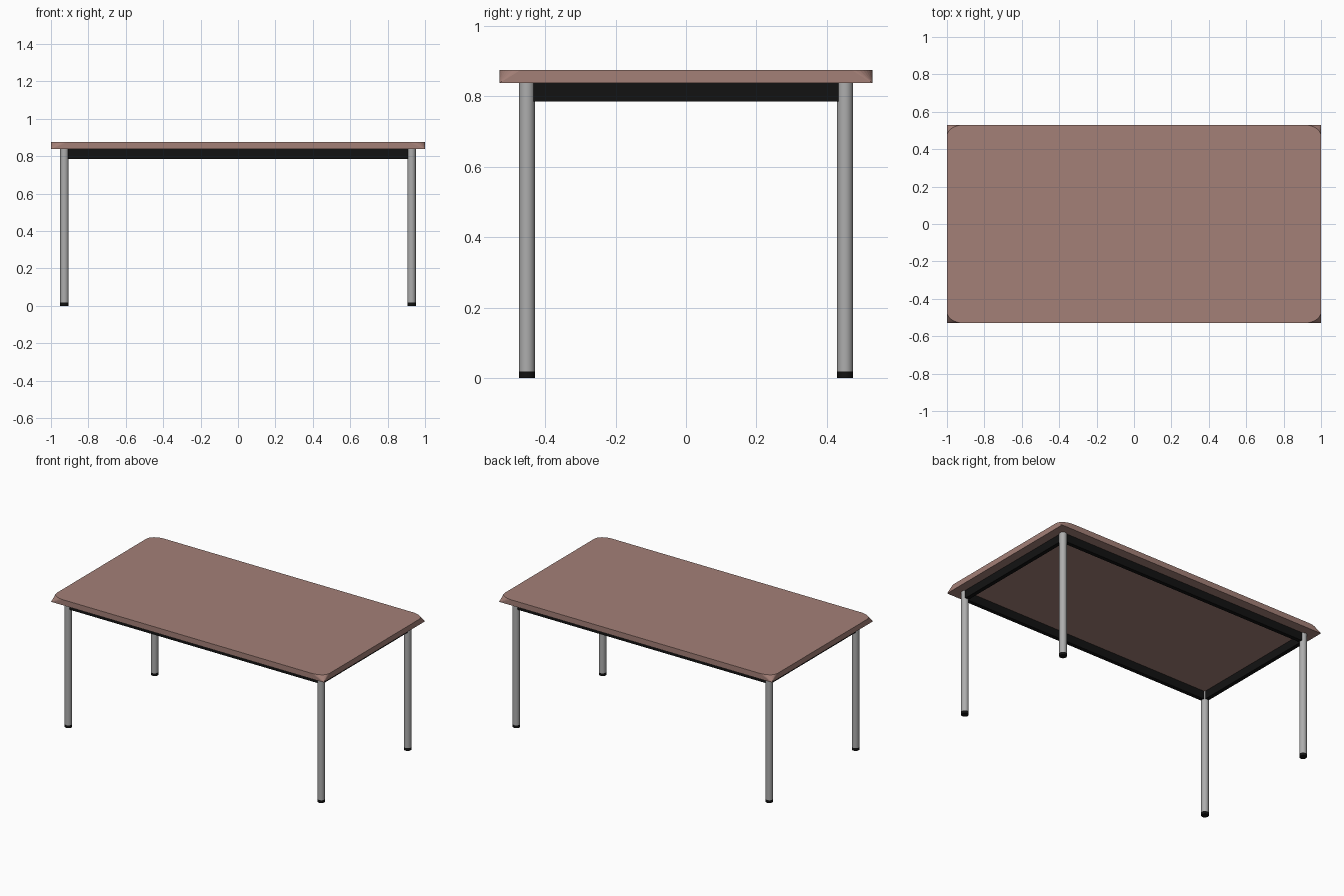
import bpy, bmesh, math

if "Cube" in bpy.data.objects:
    bpy.data.objects.remove(bpy.data.objects["Cube"])


def material(name, rgb):
    m = bpy.data.materials.new(name)
    m.diffuse_color = (*rgb, 1)
    m.use_nodes = True
    m.node_tree.nodes["Principled BSDF"].inputs["Base Color"].default_value = m.diffuse_color
    return m


WOOD = material("rosy brown", (0.37, 0.215, 0.185))
STEEL = material("grey metal", (0.42, 0.42, 0.42))
BLACK = material("black", (0.006, 0.006, 0.006))

TOP_Z, UNDER_Z = 0.875, 0.838
LEG_X, LEG_Y, LEG_R = 0.928, 0.452, 0.0225


def smooth(ob):
    bpy.ops.object.select_all(action='DESELECT')
    ob.select_set(True)
    bpy.context.view_layer.objects.active = ob
    bpy.ops.object.shade_smooth_by_angle(angle=math.radians(35))


def cylinder(name, x, y, z0, z1, r, mat):
    bpy.ops.mesh.primitive_cylinder_add(vertices=32, radius=r, depth=z1 - z0,
                                        location=(x, y, (z0 + z1) / 2))
    ob = bpy.context.object
    ob.name = name
    ob.data.materials.append(mat)
    smooth(ob)


def box(name, size, loc, mat):
    bpy.ops.mesh.primitive_cube_add(size=1, location=loc)
    ob = bpy.context.object
    ob.name = name
    ob.scale = size
    ob.data.materials.append(mat)


# Tabletop: square-cornered underside blending up to a rounded top outline
def tabletop(hx=1.0, hy=0.53, rx=0.09, ry=0.06, steps=8):
    bm = bmesh.new()
    top, corners, arcs = [], [], []
    for k, (sx, sy) in enumerate([(1, 1), (-1, 1), (-1, -1), (1, -1)]):
        corners.append(bm.verts.new((sx * hx, sy * hy, UNDER_Z)))
        arc = []
        for i in range(steps + 1):
            a = math.pi / 2 * (k + i / steps)
            arc.append(bm.verts.new((sx * (hx - rx) + rx * math.cos(a),
                                     sy * (hy - ry) + ry * math.sin(a), TOP_Z)))
        arcs.append(arc)
        top += arc
    bm.faces.new(top)
    bm.faces.new(corners[::-1])
    for k in range(4):
        n = (k + 1) % 4
        for a, b in zip(arcs[k], arcs[k][1:]):
            bm.faces.new((corners[k], b, a))
        bm.faces.new((corners[k], corners[n], arcs[n][0], arcs[k][-1]))
    bmesh.ops.recalc_face_normals(bm, faces=bm.faces)
    me = bpy.data.meshes.new("tabletop")
    bm.to_mesh(me)
    bm.free()
    me.materials.append(WOOD)
    ob = bpy.data.objects.new("tabletop", me)
    bpy.context.collection.objects.link(ob)


tabletop()

# Legs with black feet
for sx, side in ((-1, "left"), (1, "right")):
    for sy, end in ((-1, "front"), (1, "back")):
        x, y = sx * LEG_X, sy * LEG_Y
        cylinder(f"{end}_{side}_leg", x, y, 0.018, UNDER_Z, LEG_R, STEEL)
        cylinder(f"{end}_{side}_foot", x, y, 0, 0.018, LEG_R, BLACK)

# Black apron rails running between the legs
RAIL_T, RAIL_H = 0.026, 0.053
rail_z = UNDER_Z - RAIL_H / 2
for s, end, side in ((-1, "front", "left"), (1, "back", "right")):
    box(f"{end}_rail", (2 * LEG_X, RAIL_T, RAIL_H), (0, s * LEG_Y, rail_z), BLACK)
    box(f"{side}_rail", (RAIL_T, 2 * LEG_Y, RAIL_H), (s * LEG_X, 0, rail_z), BLACK)
